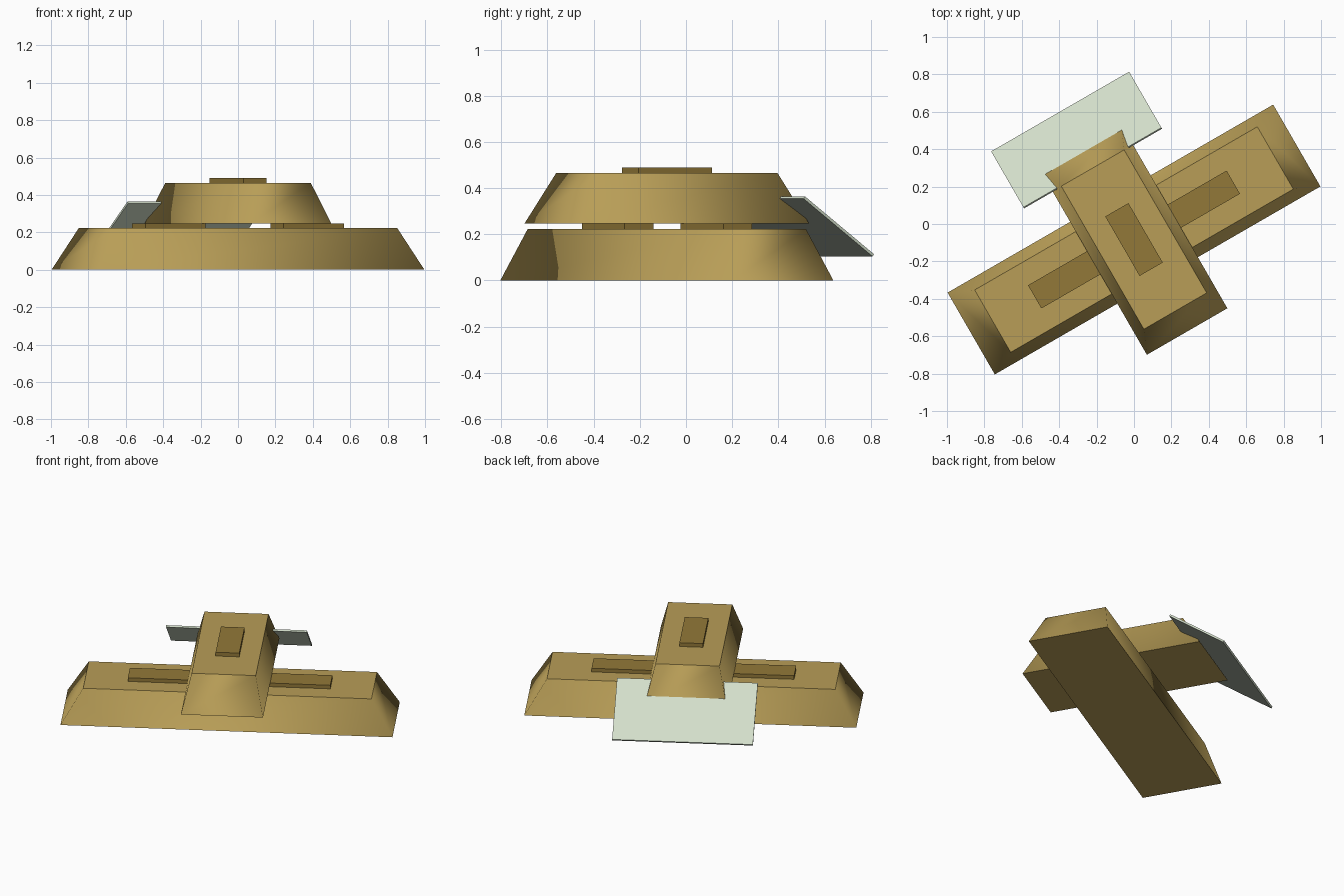
import bpy, bmesh
from math import radians, atan2, hypot
from mathutils import Matrix

if "Cube" in bpy.data.objects:
    bpy.data.objects.remove(bpy.data.objects["Cube"])

# Shared frame: u runs 30 degrees off x, v is perpendicular
FRAME = Matrix.Translation((0, -0.083, 0)) @ Matrix.Rotation(radians(30), 4, 'Z')


def material(name, rgb):
    m = bpy.data.materials.new(name)
    m.diffuse_color = (*rgb, 1)
    m.use_nodes = True
    m.node_tree.nodes["Principled BSDF"].inputs["Base Color"].default_value = m.diffuse_color
    return m


GOLD = material("gold", (0.48, 0.34, 0.095))
DARK_GOLD = material("dark_gold", (0.29, 0.19, 0.04))
PALE_GREEN = material("pale_green", (0.65, 0.73, 0.59))


def slab(name, mat, z0, z1, base, top=None, place=Matrix(), smooth=False):
    """Four-sided block or frustum; base and top are (u size, v size)."""
    top = top or base
    bm = bmesh.new()
    rings = []
    for (su, sv), z in ((base, z0), (top, z1)):
        rings.append([bm.verts.new((a * su / 2, b * sv / 2, z))
                      for a, b in ((-1, -1), (1, -1), (1, 1), (-1, 1))])
    lo, hi = rings
    bm.faces.new(lo[::-1])
    bm.faces.new(hi)
    for i in range(4):
        j = (i + 1) % 4
        side = bm.faces.new((lo[i], lo[j], hi[j], hi[i]))
        side.smooth = smooth
        for e in side.edges:
            # rims stay crisp, slanted corners blend
            if abs(e.verts[0].co.z - e.verts[1].co.z) < 1e-6:
                e.smooth = False
    bm.transform(FRAME @ place)
    me = bpy.data.meshes.new(name)
    bm.to_mesh(me)
    bm.free()
    me.materials.append(mat)
    ob = bpy.data.objects.new(name, me)
    bpy.context.collection.objects.link(ob)
    return ob


# Two crossed ingots
slab("lower_ingot", GOLD, 0, 0.222, (2.01, 0.505), (1.745, 0.385), smooth=True)
slab("upper_ingot", GOLD, 0.247, 0.465, (0.497, 1.136), (0.388, 0.883), smooth=True)

# Raised stamps on the ingot tops
for side, u in (("left", -0.427), ("right", 0.427)):
    slab(f"{side}_stamp", DARK_GOLD, 0.215, 0.246, (0.372, 0.143),
         place=Matrix.Translation((u, 0, 0)))
slab("top_stamp", DARK_GOLD, 0.46, 0.49, (0.143, 0.367))

# Tilted paper slip leaning on the back of the upper ingot
run, drop = 0.345, 0.25
tilt = Matrix.Translation((0, 0.614, 0.234)) @ Matrix.Rotation(-atan2(drop, run), 4, 'X')
slab("paper_slip", PALE_GREEN, -0.006, 0.006, (0.852, hypot(run, drop)), place=tilt)
